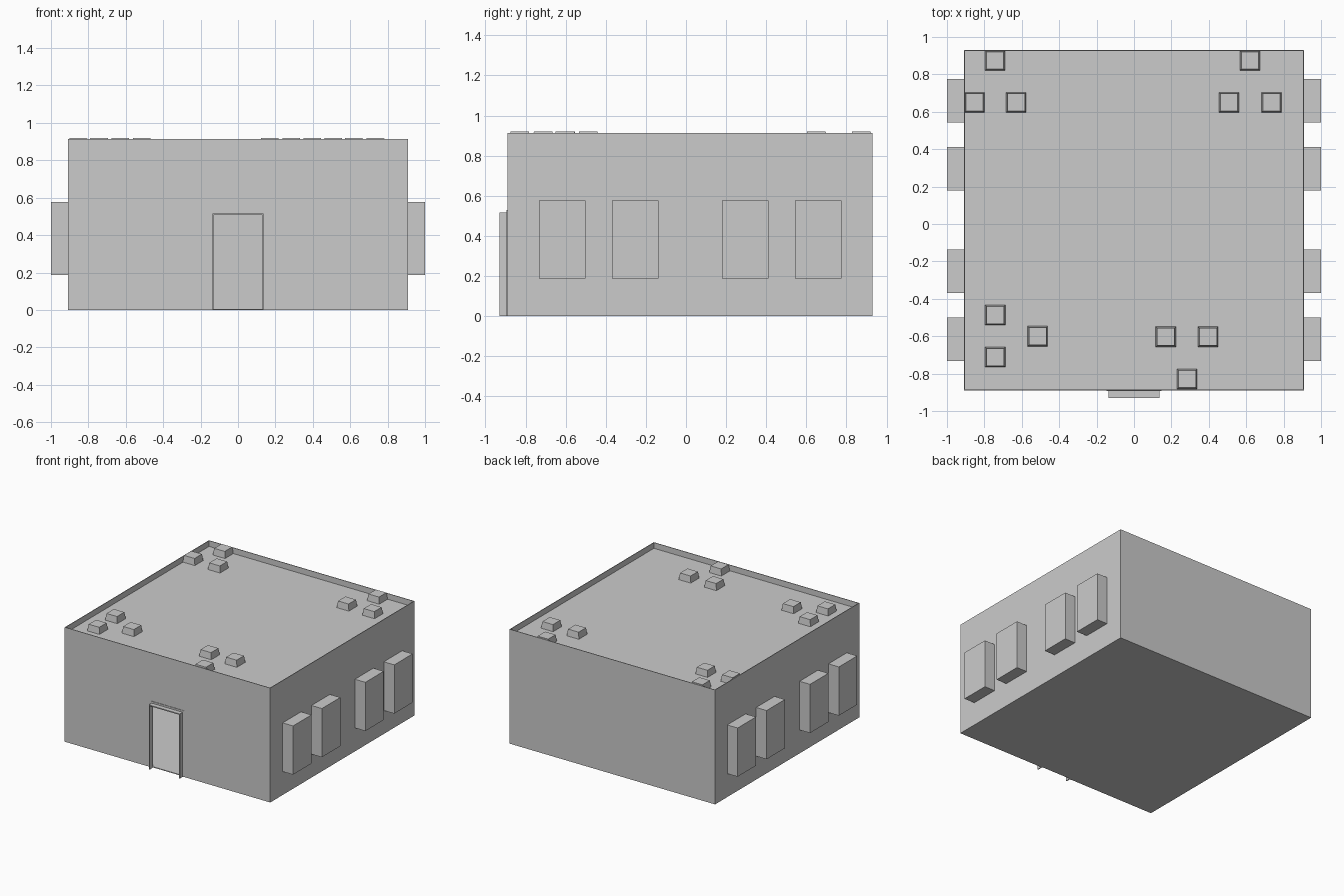
import bpy, bmesh
from mathutils import Vector

if "Cube" in bpy.data.objects:
    bpy.data.objects.remove(bpy.data.objects["Cube"])

# One plain grey for the whole building
grey = bpy.data.materials.new("plain_grey")
grey.diffuse_color = (0.6, 0.6, 0.6, 1)
grey.use_nodes = True
grey.node_tree.nodes["Principled BSDF"].inputs["Base Color"].default_value = grey.diffuse_color

X, Y0, Y1, TOP, ROOF, T = 0.908, -0.89, 0.93, 0.914, 0.868, 0.005


def finish(name, bm):
    bmesh.ops.recalc_face_normals(bm, faces=bm.faces)
    me = bpy.data.meshes.new(name)
    bm.to_mesh(me)
    bm.free()
    me.materials.append(grey)
    ob = bpy.data.objects.new(name, me)
    bpy.context.collection.objects.link(ob)
    return ob


def prism(name, profile, y0, y1):
    """Extrude an (x, z) outline along y."""
    bm = bmesh.new()
    f = bm.faces.new([bm.verts.new((x, y0, z)) for x, z in profile])
    r = bmesh.ops.extrude_face_region(bm, geom=[f])
    vs = [v for v in r["geom"] if isinstance(v, bmesh.types.BMVert)]
    bmesh.ops.translate(bm, verts=vs, vec=Vector((0, y1 - y0, 0)))
    return finish(name, bm)


def box(name, lo, hi, taper=1.0):
    """Box between two corners, with the top face scaled by taper."""
    bm = bmesh.new()
    bmesh.ops.create_cube(bm, size=1)
    c = [(a + b) / 2 for a, b in zip(lo, hi)]
    s = [b - a for a, b in zip(lo, hi)]
    for v in bm.verts:
        k = taper if v.co.z > 0 else 1
        v.co = (c[0] + v.co.x * s[0] * k, c[1] + v.co.y * s[1] * k, c[2] + v.co.z * s[2])
    return finish(name, bm)


def arch(hw, top, hw_in, top_in, z=0.0):
    """Doorway-shaped outline: outer rectangle with an open notch."""
    return [(-hw, z), (-hw, top), (hw, top), (hw, z),
            (hw_in, z), (hw_in, top_in), (-hw_in, top_in), (-hw_in, z)]


# Thin shell: front wall with open doorway, back and side walls, floor, sunken roof
prism("front_wall", arch(X, TOP, 0.13, 0.508), Y0, Y0 + T)
box("back_wall", (-X, Y1 - T, 0), (X, Y1, TOP))
for side, s in (("left", -1), ("right", 1)):
    a, b = sorted((s * X, s * (X - T)))
    box(side + "_wall", (a, Y0 + T, 0), (b, Y1 - T, TOP))
box("floor", (-X + T, Y0 + T, 0), (X - T, Y1 - T, 0.006))
box("roof", (-X + T, Y0 + T, ROOF - T), (X - T, Y1 - T, ROOF))

# Door frame: flat trim on the wall and a projecting surround
prism("door_trim", arch(0.147, 0.53, 0.13, 0.508), Y0 - 0.004, Y0)
prism("door_surround", arch(0.137, 0.516, 0.13, 0.508), Y0 - 0.04, Y0 - 0.004)

# Projecting window boxes, four on each side
for side, s in (("left", -1), ("right", 1)):
    for i, y in enumerate((-0.617, -0.253, 0.295, 0.66)):
        a, b = sorted((s * (X - 0.002), s * 1.0))
        box(f"{side}_window_box_{i + 1}", (a, y - 0.116, 0.187), (b, y + 0.116, 0.576))

# Tapered roof vents, in clusters of three
vents = [(-0.743, 0.874), (-0.853, 0.65), (-0.63, 0.65),
         (0.62, 0.874), (0.508, 0.65), (0.735, 0.65),
         (-0.742, -0.487), (-0.742, -0.712), (-0.515, -0.6),
         (0.17, -0.603), (0.396, -0.603), (0.284, -0.829)]
for i, (x, y) in enumerate(vents):
    box(f"roof_vent_{i + 1}", (x - 0.054, y - 0.054, ROOF - 0.002),
        (x + 0.054, y + 0.054, 0.92), 0.86)
